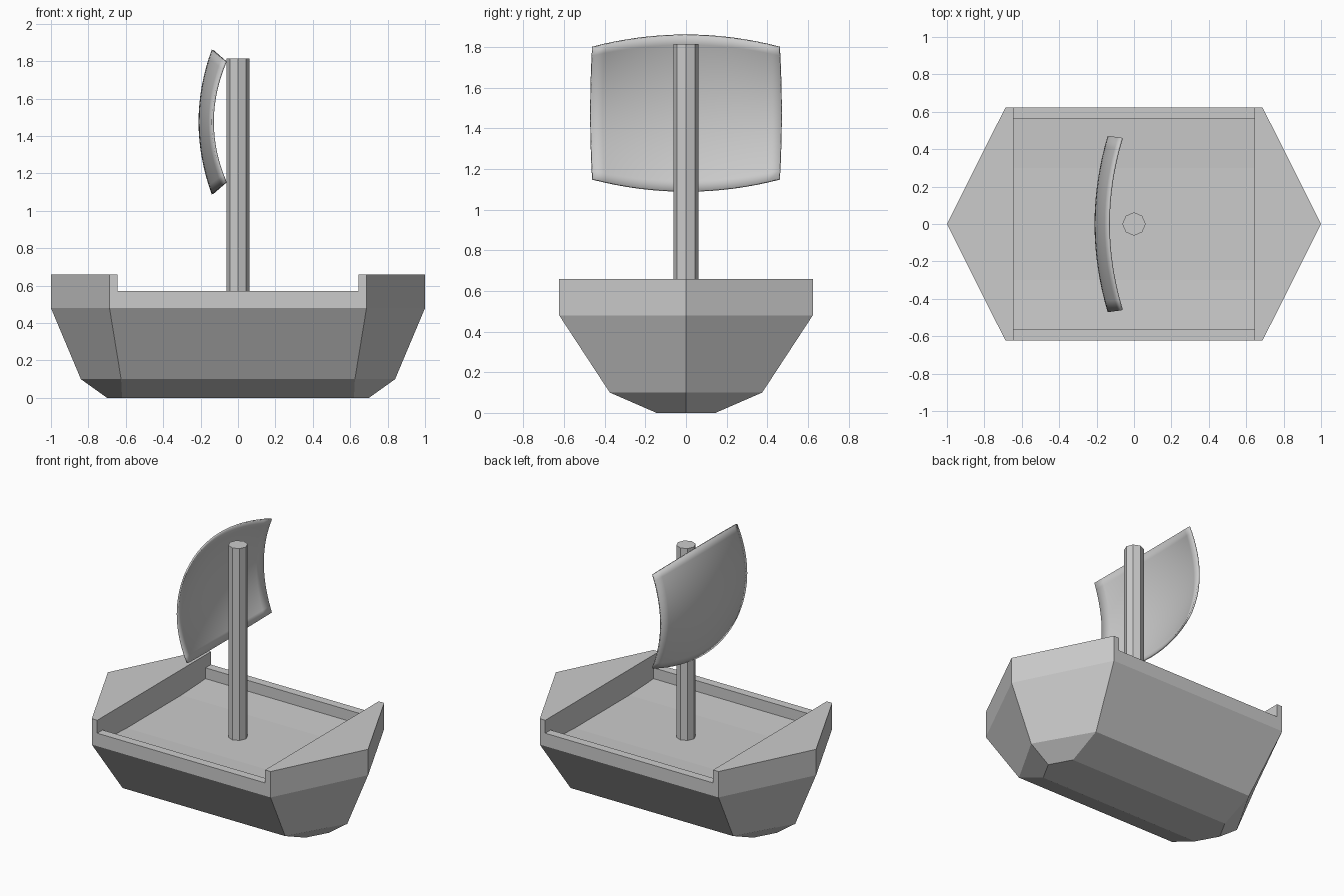
import bpy, bmesh
from math import pi
from mathutils import Matrix

if "Cube" in bpy.data.objects:
    bpy.data.objects.remove(bpy.data.objects["Cube"])


def finish(name, bm, recalc=True):
    if recalc:
        bmesh.ops.recalc_face_normals(bm, faces=bm.faces)
    me = bpy.data.meshes.new(name)
    bm.to_mesh(me)
    bm.free()
    ob = bpy.data.objects.new(name, me)
    bpy.context.collection.objects.link(ob)
    return ob


def loft(name, rings, cap_start=False, cap_end=False):
    """Skin closed rings of points, optionally capping the ends."""
    bm = bmesh.new()
    vs = [[bm.verts.new(p) for p in r] for r in rings]
    for a, b in zip(vs, vs[1:]):
        for i in range(len(a)):
            j = (i + 1) % len(a)
            bm.faces.new((a[i], a[j], b[j], b[i]))
    if cap_start:
        bm.faces.new(vs[0][::-1])
    if cap_end:
        bm.faces.new(vs[-1])
    return finish(name, bm)


SIDE_Z, RAIL_Z, TOP_Z = 0.48, 0.57, 0.66
CX, CY, INNER_X, INNER_Y = 0.687, 0.624, 0.645, 0.565


# Hull: stacked hexagons (tip x, corner x, corner y, z)
def hexagon(tip, cx, cy, z):
    return [(tip, 0, z), (cx, cy, z), (-cx, cy, z),
            (-tip, 0, z), (-cx, -cy, z), (cx, -cy, z)]


loft("hull", [hexagon(0.70, 0.62, 0.145, 0), hexagon(0.84, 0.625, 0.375, 0.10),
              hexagon(1.0, CX, CY, SIDE_Z)], cap_start=True)

# Raised solid platforms at both ends
for name, s in (("bow_platform", 1), ("stern_platform", -1)):
    outline = [(INNER_X, -CY), (CX, -CY), (1.0, 0), (CX, CY), (INNER_X, CY)]
    loft(name, [[(s * x, y, z) for x, y in outline] for z in (SIDE_Z, TOP_Z)], cap_end=True)

# Low side rails
for name, s in (("left_rail", 1), ("right_rail", -1)):
    outline = [(-INNER_X, INNER_Y), (INNER_X, INNER_Y), (INNER_X, CY), (-INNER_X, CY)]
    loft(name, [[(x, s * y, z) for x, y in outline] for z in (SIDE_Z, RAIL_Z)], cap_end=True)

# Deck, slightly dished across its width
bm = bmesh.new()
rows = [[bm.verts.new((x, y, z)) for x in (-INNER_X, INNER_X)]
        for y, z in ((-INNER_Y, 0.495), (-0.3, 0.482), (0.3, 0.482), (INNER_Y, 0.495))]
for a, b in zip(rows, rows[1:]):
    bm.faces.new((a[0], a[1], b[1], b[0]))
finish("deck", bm, recalc=False)

# Eight-sided mast
bm = bmesh.new()
bmesh.ops.create_cone(bm, cap_ends=True, segments=8, radius1=0.062, radius2=0.062,
                      depth=1.34, matrix=Matrix.Translation((0, 0, 1.145)))
finish("mast", bm)

# Billowing sail: a grid bent both ways, with a thin edge
bm = bmesh.new()
bmesh.ops.create_grid(bm, x_segments=16, y_segments=16, size=1)
for v in bm.verts:
    a, b = v.co.x, v.co.y
    v.co = (-0.205 + 0.07 * (a * a + b * b),
            a * (0.47 - 0.01 * b * b),
            1.475 + b * (0.385 - 0.06 * a * a))
sail = finish("sail", bm, recalc=False)
mod = sail.modifiers.new("thickness", 'SOLIDIFY')
mod.thickness = 0.012
mod.offset = 0
for p in sail.data.polygons:
    p.use_smooth = True
